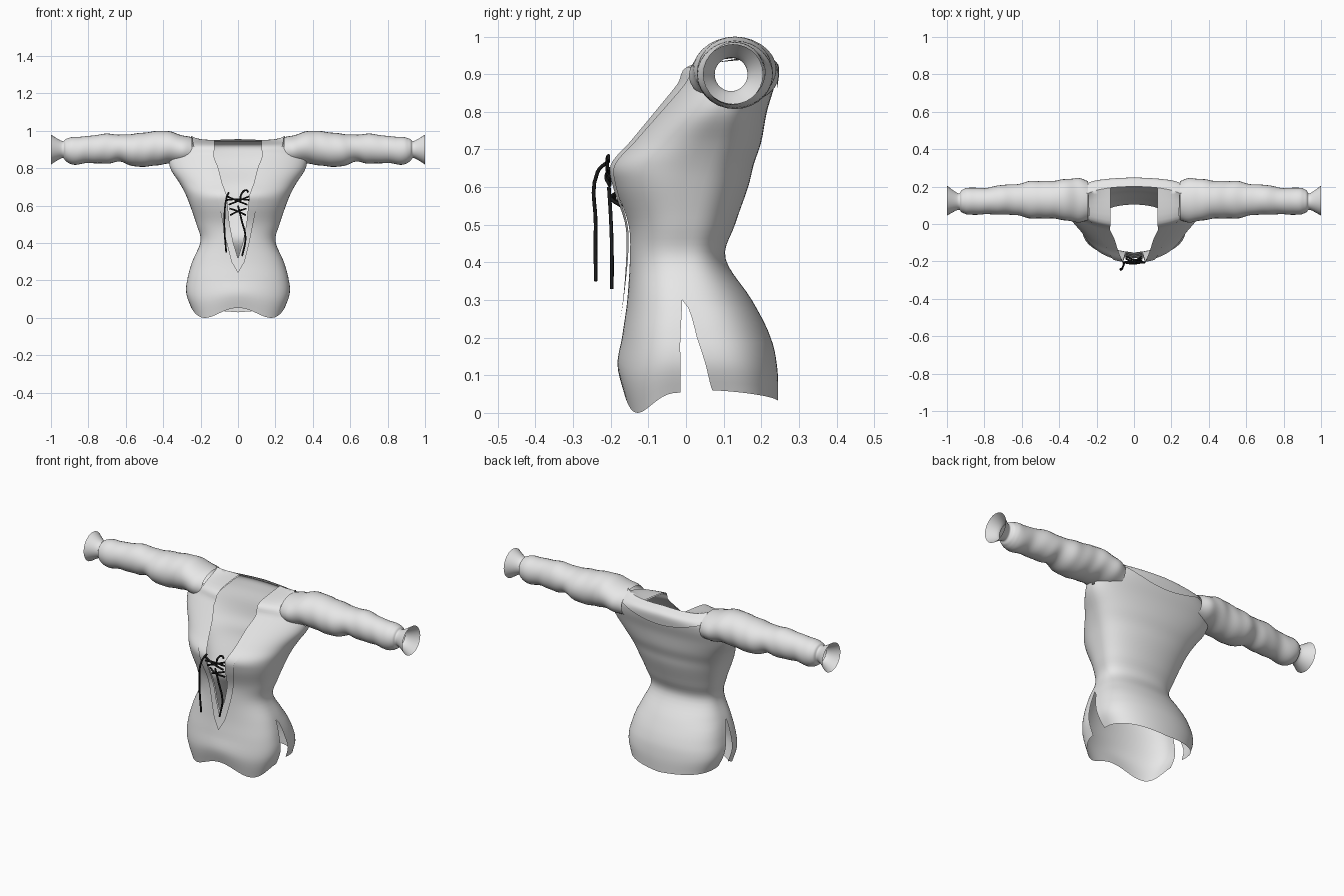
import bpy, bmesh
from math import sin, cos, asin, pi

if "Cube" in bpy.data.objects:
    bpy.data.objects.remove(bpy.data.objects["Cube"], do_unlink=True)


def material(name, rgb):
    m = bpy.data.materials.new(name)
    m.use_nodes = True
    m.diffuse_color = (*rgb, 1)
    bsdf = m.node_tree.nodes["Principled BSDF"]
    bsdf.inputs["Base Color"].default_value = (*rgb, 1)
    bsdf.inputs["Roughness"].default_value = 0.8
    return m


cloth = material("pale grey cloth", (0.8, 0.8, 0.8))
cord = material("black cord", (0.01, 0.01, 0.01))


def spline(table, p):
    """Smooth interpolation of table rows at fractional row p."""
    n = len(table) - 1
    i = min(int(p), n - 1)
    f = p - i
    a, b, c, d = (table[max(0, min(n, j))] for j in (i - 1, i, i + 1, i + 2))
    return [q + f / 2 * (r - o + f * (2 * o - 5 * q + 4 * r - s + f * (3 * (q - r) + s - o)))
            for o, q, r, s in zip(a, b, c, d)]


def lookup(points, z):
    """Straight-line interpolation of (z, value) points."""
    if z <= points[0][0]:
        return points[0][1]
    for (z0, v0), (z1, v1) in zip(points, points[1:]):
        if z <= z1:
            return v0 + (v1 - v0) * (z - z0) / (z1 - z0)
    return points[-1][1]


def add_grid(bm, fn, rows, cols, flip=False):
    g = [[bm.verts.new(fn(r / rows, c / cols)) for c in range(cols + 1)] for r in range(rows + 1)]
    for r in range(rows):
        for c in range(cols):
            q = [g[r][c], g[r][c + 1], g[r + 1][c + 1], g[r + 1][c]]
            bm.faces.new(q[::-1] if flip else q)


def finish(bm, name):
    bmesh.ops.remove_doubles(bm, verts=bm.verts, dist=0.0005)
    me = bpy.data.meshes.new(name)
    bm.to_mesh(me)
    bm.free()
    ob = bpy.data.objects.new(name, me)
    bpy.context.collection.objects.link(ob)
    me.materials.append(cloth)
    me.shade_smooth()
    ob.modifiers.new("mirror", "MIRROR")


# Body sections: height, half width, front y, back y, side y, front roundness
BODY = [(0, .25, -.165, .245, -.015, .8), (.1, .276, -.182, .243, -.015, .8),
        (.2, .272, -.17, .225, -.015, .8), (.3, .245, -.156, .175, -.01, .8),
        (.41, .2, -.15, .105, -.01, .8), (.5, .222, -.155, .13, 0, .8),
        (.6, .256, -.19, .165, .02, .75), (.66, .28, -.198, .18, .04, .8),
        (.72, .312, -.15, .2, .06, .85), (.8, .362, -.085, .215, .085, 1),
        (.87, .365, -.03, .235, .11, 1), (.92, .32, .008, .24, .12, .9),
        (.942, .27, .2, .2, .12, .7)]
TOP = len(BODY) - 1
# Neckline edge and outer collar edge, as (height, x)
NECK = [(.32, 0), (.4, .025), (.5, .045), (.6, .055), (.66, .062), (.72, .085), (.8, .105), (.86, .13), (.92, .125)]
COLLAR = [(.24, 0), (.3, .035), (.4, .06), (.5, .08), (.65, .11), (.75, .16), (.85, .22), (.96, .25)]


def shoulder_lift(p, t):
    return .035 * max(0, p - TOP + 1) * sin(t) ** 6


def front_point(p, t, u=0.0):
    z, w, yf, yb, s, k = spline(BODY, p)
    y = s + (yf - s) * max(0, cos(t)) ** k
    hem = (.027 + .027 * cos(2 * pi * u)) * max(0, 1 - z / .2)
    return w * sin(t), y, z + hem + shoulder_lift(p, t)


def back_point(p, t, u=0.0):
    z, w, yf, yb, s, k = spline(BODY, p)
    if p < 3:
        s += .085 * (1 - p / 3) ** .6
    y = s + (yb - s) * max(0, cos(t)) ** .7
    return w * sin(t), y, z + (.03 + .03 * u) * max(0, 1 - z / .2) + shoulder_lift(p, t)


def angle(p, edge):
    z, w = spline(BODY, p)[:2]
    return asin(min(1, lookup(edge, z) / w))


def front_panel(r, u):
    p = r * TOP
    t0 = angle(p, NECK)
    return front_point(p, t0 + (pi / 2 - t0) * u, u)


# Body: front and back panels joined above the side slits, with armholes
bm = bmesh.new()
add_grid(bm, front_panel, TOP * 5, 20)
add_grid(bm, lambda r, u: back_point(r * TOP, u * pi / 2, u), TOP * 5, 20, True)
armhole = []
for f in bm.faces:
    c = f.calc_center_median()
    if c.x > .22 and (c.y - .125) ** 2 + (c.z - .9) ** 2 < .078 ** 2:
        armhole.append(f)
bmesh.ops.delete(bm, geom=armhole, context="FACES")
finish(bm, "shirt_body")


# Collar: front facing that runs down to a point, and back yoke
def front_facing(r, u):
    p = 2.4 + (TOP - 2.4) * r
    t0, t1 = angle(p, NECK), angle(p, COLLAR)
    x, y, z = front_point(p, t0 + (t1 - t0) * u)
    return x, y - .012 * (1 - r), z + .008 * r ** 4


def back_yoke(r, u):
    low = 9.9 + u * u
    p = low + (TOP - low) * r
    x, y, z = back_point(p, asin(.25 * u / spline(BODY, p)[1]))
    return x, y + .009 * (1 - r), z + .008 * r + .006 * r * (1 - u) ** 2


bm = bmesh.new()
add_grid(bm, front_facing, 50, 6)
add_grid(bm, back_yoke, 10, 14, True)
finish(bm, "collar")

# Sleeve rings: x, centre y, centre z, radius in y, radius in z
SLEEVE = [(.245, .125, .89, .105, .075), (.3, .127, .898, .118, .079), (.38, .13, .912, .108, .088),
          (.45, .13, .905, .1, .092), (.55, .13, .897, .1, .088), (.63, .13, .907, .082, .072),
          (.7, .13, .905, .08, .08), (.8, .122, .9, .07, .072), (.88, .122, .893, .073, .074),
          (.92, .122, .897, .06, .06), (.94, .12, .9, .044, .045), (1, .125, .9, .08, .08)]


def sleeve_point(r, u):
    x, cy, cz, ry, rz = spline(SLEEVE, r * (len(SLEEVE) - 1))
    a = 2 * pi * u
    fold = 1 + .014 * sin(70 * x + 2 * sin(a)) * (x < .9)
    return x, cy + ry * fold * cos(a), cz + rz * fold * sin(a)


bm = bmesh.new()
add_grid(bm, sleeve_point, 66, 28, True)
finish(bm, "sleeves")


# Lacing cords
def lace(name, pts):
    cu = bpy.data.curves.new(name, "CURVE")
    cu.dimensions = "3D"
    cu.bevel_depth = .005
    cu.bevel_resolution = 1
    cu.resolution_u = 5
    cu.use_fill_caps = True
    sp = cu.splines.new("BEZIER")
    sp.bezier_points.add(len(pts) - 1)
    for b, co in zip(sp.bezier_points, pts):
        b.co = co
        b.handle_left_type = b.handle_right_type = "AUTO"
    cu.materials.append(cord)
    ob = bpy.data.objects.new(name, cu)
    bpy.context.collection.objects.link(ob)


lace("right_hanging_lace", [(-.05, -.205, .67), (-.062, -.235, .64), (-.073, -.24, .5), (-.063, -.24, .35)])
lace("left_hanging_lace", [(0, -.205, .6), (.02, -.2, .52), (.04, -.197, .43), (.022, -.197, .33)])
for side, label in ((1, "left"), (-1, "right")):
    lace(label + "_upper_cross", [(-.06 * side, -.205, .65), (0, -.208 - .004 * side, .625), (.05 * side, -.203, .605)])
    lace(label + "_lower_cross", [(-.045 * side, -.185, .585), (0, -.195 - .004 * side, .57), (.04 * side, -.172, .55)])
lace("bow_loop", [(.01, -.206, .62), (.02, -.21, .665), (.045, -.206, .683), (.055, -.206, .67)])
lace("top_bar", [(-.06, -.204, .63), (0, -.208, .635), (.06, -.204, .63)])
